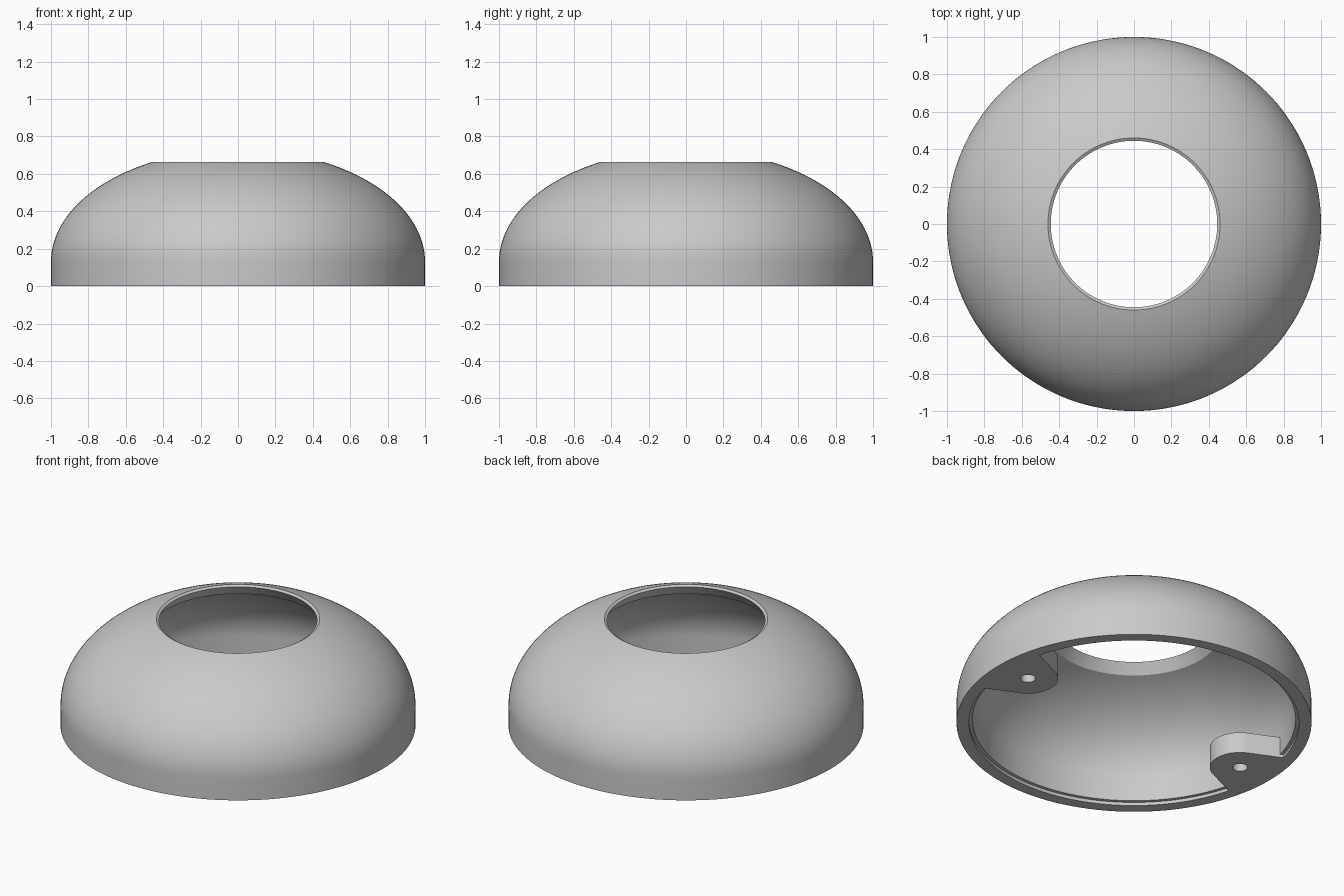
import bpy
import bmesh
from math import sin, cos, radians, pi, acos
from mathutils import Matrix

cube = bpy.data.objects.get("Cube")
if cube:
    bpy.data.objects.remove(cube, do_unlink=True)

grey = bpy.data.materials.new("plain grey")
grey.use_nodes = True
COLOUR = (0.59, 0.59, 0.59, 1)
grey.diffuse_color = COLOUR
grey.node_tree.nodes["Principled BSDF"].inputs["Base Color"].default_value = COLOUR

WALL_HEIGHT = 0.13             # straight wall below the dome, and boss height


def finish(bm, name):
    """Turn a bmesh into a smooth shaded object with sharp corners."""
    bmesh.ops.recalc_face_normals(bm, faces=bm.faces)
    mesh = bpy.data.meshes.new(name)
    bm.to_mesh(mesh)
    bm.free()
    mesh.materials.append(grey)
    mesh.shade_smooth()
    mesh.set_sharp_from_angle(angle=radians(30))
    obj = bpy.data.objects.new(name, mesh)
    bpy.context.collection.objects.link(obj)
    return obj


def arc(cx, cy, rx, ry, a0, a1, n):
    return [(cx + rx * cos(a0 + (a1 - a0) * i / n),
             cy + ry * sin(a0 + (a1 - a0) * i / n)) for i in range(n + 1)]


def dome_arc(radius, r_top):
    """Flattened dome curve from the straight wall in to r_top."""
    return arc(0, WALL_HEIGHT, radius, 0.6 * radius, 0, acos(r_top / radius), 32)


def loop_edges(bm, points):
    verts = [bm.verts.new(p) for p in points]
    return [bm.edges.new((v, verts[(i + 1) % len(verts)]))
            for i, v in enumerate(verts)]


# Dome shell: one closed wall section turned around z
section = ([(0.93, 0), (1, 0)] + dome_arc(1, 0.46) + [(0.445, 0.654)]
           + dome_arc(0.91, 0.488)[::-1] + [(0.91, 0.02), (0.93, 0.02)])
bm = bmesh.new()
edges = loop_edges(bm, [(r, 0, z) for r, z in section])
bmesh.ops.spin(bm, geom=bm.verts[:] + edges, cent=(0, 0, 0), axis=(0, 0, 1),
               angle=2 * pi, steps=144, use_merge=True)
bmesh.ops.remove_doubles(bm, verts=bm.verts, dist=1e-4)
finish(bm, "dome_shell")

# Screw bosses: a rounded tip flaring out to the rim, with a bored hole
BOSS_X, BOSS_R, BORE_R = 0.78, 0.17, 0.042
tangent = radians(115)
rim = radians(15.06)
outline = (arc(0, 0, 0.931, 0.931, -rim, rim, 16)
           + arc(BOSS_X, 0, BOSS_R, BOSS_R, tangent, 2 * pi - tangent, 28))
bore = arc(BOSS_X, 0, BORE_R, BORE_R, 0, 2 * pi, 32)[:-1]
for name, turn in (("left_boss", 0), ("right_boss", pi)):
    bm = bmesh.new()
    edges = [e for pts in (outline, bore)
             for e in loop_edges(bm, [(x, y, 0) for x, y in pts])]
    bmesh.ops.triangle_fill(bm, edges=edges, use_beauty=True, normal=(0, 0, 1))
    top = bmesh.ops.extrude_face_region(bm, geom=bm.faces[:], use_keep_orig=True)
    bmesh.ops.translate(bm, vec=(0, 0, WALL_HEIGHT),
                        verts=[g for g in top["geom"]
                               if isinstance(g, bmesh.types.BMVert)])
    bmesh.ops.transform(bm, matrix=Matrix.Rotation(turn, 4, "Z"), verts=bm.verts)
    finish(bm, name)
